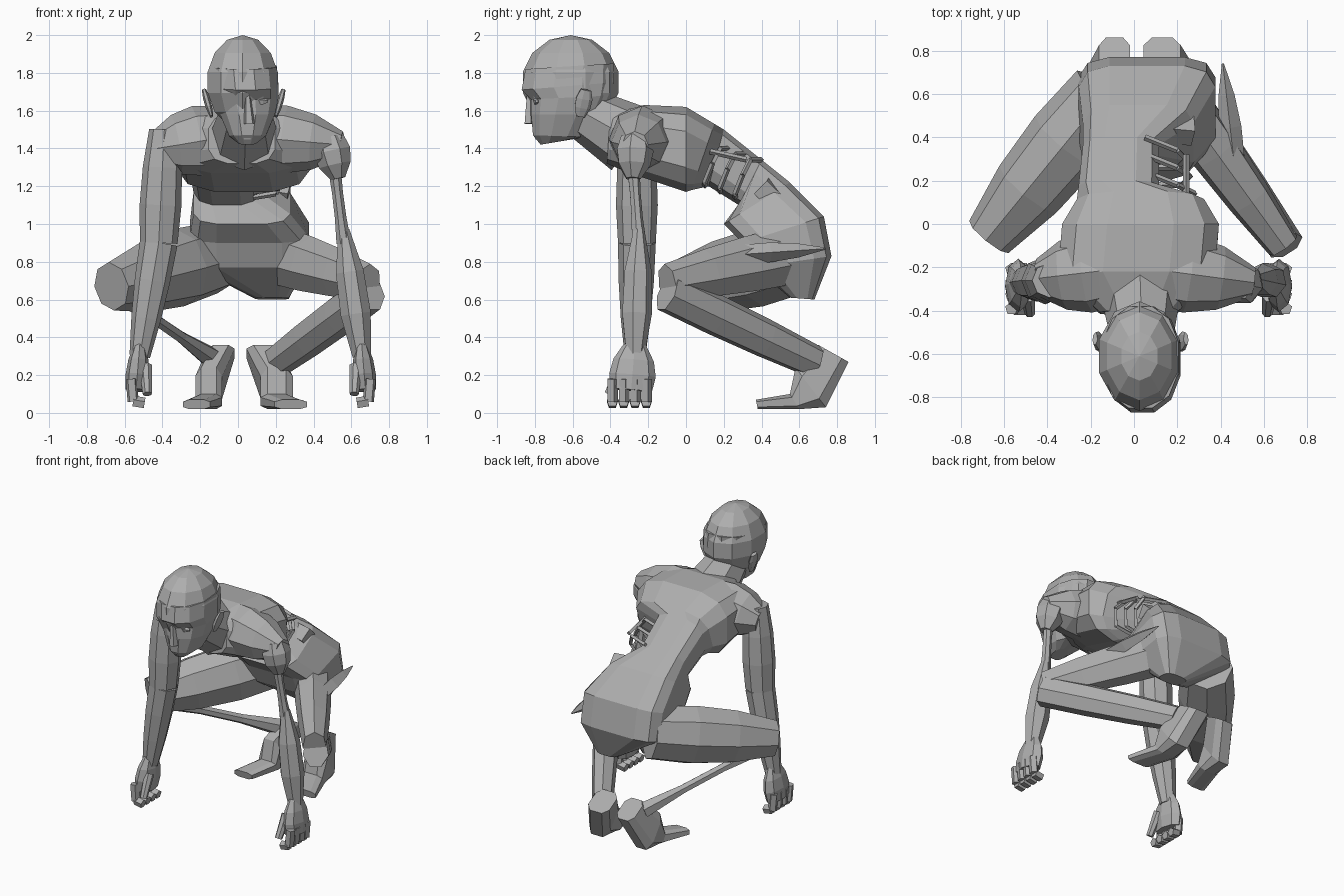
import bpy, bmesh, math
from mathutils import Vector

if "Cube" in bpy.data.objects:
    bpy.data.objects.remove(bpy.data.objects["Cube"])

grey = bpy.data.materials.new("stone grey")
grey.use_nodes = True
grey.diffuse_color = (.42, .42, .42, 1)
grey.node_tree.nodes["Principled BSDF"].inputs["Base Color"].default_value = grey.diffuse_color


def add_object(name, bm):
    """Turn a finished bmesh into a flat-shaded grey object."""
    bmesh.ops.recalc_face_normals(bm, faces=bm.faces)
    mesh = bpy.data.meshes.new(name)
    bm.to_mesh(mesh)
    bm.free()
    mesh.materials.append(grey)
    bpy.context.collection.objects.link(bpy.data.objects.new(name, mesh))


def skin(name, loops):
    """Bridge a list of equal point loops and cap both ends."""
    bm = bmesh.new()
    rows = [[bm.verts.new(point) for point in loop] for loop in loops]
    for low, high in zip(rows, rows[1:]):
        for i in range(len(low)):
            bm.faces.new((low[i - 1], low[i], high[i], high[i - 1]))
    bm.faces.new(rows[0])
    bm.faces.new(rows[-1])
    add_object(name, bm)


def rounded(value, power):
    return math.copysign(abs(value) ** power, value)


def ring(half_width, back, front, x=0, sides=12, power=.65):
    """Boxy cross-section spanning two points of the side profile."""
    back, front = Vector((x, *back)), Vector((x, *front))
    middle, reach = (back + front) / 2, (back - front) / 2
    edge = rounded(math.cos(math.pi / sides), power)
    loop = []
    for i in range(sides):
        angle = math.tau * (i + .5) / sides
        across = Vector((half_width * rounded(math.sin(angle), power), 0, 0))
        loop.append(middle + reach * rounded(math.cos(angle), power) / edge + across)
    return loop


def limb(name, start, end, radius, end_radius, bulge=0, sides=7, flat=1, steps=4):
    """Faceted tapering limb, thickened or pinched in the middle by bulge."""
    start, end = Vector(start), Vector(end)
    along = (end - start).normalized()
    upright = abs(along.z) > .7
    side = along.cross(Vector((0, 1, 0) if upright else (0, 0, 1))).normalized()
    up = side.cross(along)
    loops = []
    for step in range(steps):
        t = step / (steps - 1)
        size = radius + (end_radius - radius) * t + bulge * math.sin(math.pi * t)
        angles = [math.tau * i / sides for i in range(sides)]
        loops.append([start.lerp(end, t) + up * size * math.cos(a) + side * size * flat * math.sin(a)
                      for a in angles])
    skin(name, loops)


def chain(name, points, radius, sides=5):
    """Several short limbs of one radius through the points."""
    for number, (a, b) in enumerate(zip(points, points[1:]), start=1):
        limb(f"{name}_{number}", a, b, radius, radius, sides=sides, steps=2)


# Trunk from neck to seat, with the waist eaten away on the left
skin("torso", [
    ring(.18, back=(-.4, 1.58), front=(-.42, 1.32), x=.02),
    ring(.37, back=(-.22, 1.63), front=(-.3, 1.27), x=.01),
    ring(.37, back=(0, 1.62), front=(0, 1.17), x=.03),
    ring(.3, back=(.15, 1.53), front=(.03, 1.18), x=.03),
    ring(.19, back=(.2, 1.5), front=(.12, 1.2), x=-.07),
    ring(.18, back=(.4, 1.34), front=(.28, 1.1), x=-.06),
    ring(.26, back=(.55, 1.22), front=(.2, 1), x=.02, power=.5),
    ring(.32, back=(.73, 1.04), front=(.3, .9), x=.06, power=.45),
    ring(.32, back=(.77, .83), front=(.36, .77), x=.06, power=.45),
    ring(.09, back=(.68, .6), front=(.55, .61), x=.18),
])

# Bare ribs hooping out of the open side, tied by a strap
for k in range(3):
    y, z = .14 + .08 * k, 1.4 - .03 * k
    outer = .28 - .02 * k
    chain(f"rib_{k + 1}", [(.05, y + .1, z), (.2, y + .04, z), (outer, y, z - .08),
                           (outer - .04, y - .04, z - .18), (.08, y - .04, z - .2)], radius=.014, sides=4)
limb("rib_strap", (.24, .1, 1.39), (.24, .32, 1.34), .015, .015, sides=4, steps=2)
limb("spine_spur", (.05, .45, 1.2), (.27, .43, 1.16), .06, .07, sides=4, steps=2)

# Neck, skull and face
limb("neck", (.03, -.3, 1.45), (.04, -.6, 1.62), .19, .13, sides=8)
bm = bmesh.new()
bmesh.ops.create_uvsphere(bm, u_segments=10, v_segments=7, radius=.25)
bmesh.ops.scale(bm, vec=(.8, 1.04, 1), verts=bm.verts)
bmesh.ops.translate(bm, vec=(.025, -.61, 1.75), verts=bm.verts)
add_object("skull", bm)
skin("face", [
    ring(.05, back=(-.65, 1.44), front=(-.77, 1.42), x=.05, power=.9),
    ring(.1, back=(-.53, 1.46), front=(-.81, 1.47), x=.05, power=.9),
    ring(.15, back=(-.45, 1.58), front=(-.82, 1.58), x=.05, power=.9),
    ring(.18, back=(-.4, 1.68), front=(-.82, 1.66), x=.04, power=.9),
    ring(.18, back=(-.38, 1.75), front=(-.87, 1.71), x=.04, power=.9),
    ring(.18, back=(-.38, 1.85), front=(-.85, 1.82), x=.03, power=.9),
])
limb("nose", (.05, -.83, 1.69), (.06, -.83, 1.53), .015, .03, sides=5, steps=2)
for name, z in (("upper_lip", 1.5), ("lower_lip", 1.47)):
    limb(name, (0, -.78, z), (.1, -.78, z), .006, .006, bulge=.025, sides=5)
for side, s in (("left", 1), ("right", -1)):
    x = .045 + .075 * s
    limb(f"{side}_eyelid", (x - .04, -.79, 1.65), (x + .04, -.79, 1.65), .008, .008, bulge=.015, sides=5)
    x = .03 + .17 * s
    limb(f"{side}_ear", (x, -.56, 1.57), (x + .04 * s, -.53, 1.71), .025, .03, bulge=.02, flat=.4)

# Right arm whole, left arm worn down to the upper bone
wrists = {"right": Vector((-.52, -.27, .3)), "left": Vector((.655, -.27, .3))}
elbow = Vector((-.42, -.26, .9))
limb("right_shoulder", (-.1, -.21, 1.46), (-.44, -.25, 1.4), .17, .09, bulge=.05, sides=8)
limb("right_upper_arm", (-.39, -.26, 1.5), elbow, .08, .1, bulge=.02, sides=8)
limb("right_forearm", elbow, wrists["right"], .1, .055, bulge=.01, sides=8)
limb("left_shoulder", (.1, -.21, 1.46), (.55, -.27, 1.42), .17, .07, bulge=.05, sides=8)
limb("left_shoulder_stump", (.48, -.27, 1.46), (.53, -.28, 1.24), .08, .04, bulge=.04)
limb("left_upper_bone", (.51, -.28, 1.3), (.56, -.25, .9), .035, .04, bulge=-.008)
limb("left_forearm", (.56, -.25, .97), wrists["left"], .03, .05, bulge=.045)

# Fists resting on curled fingers
for side, s in (("left", 1), ("right", -1)):
    wrist = wrists[side]
    limb(f"{side}_palm", wrist + Vector((0, 0, .06)), wrist - Vector((-.02 * s, .02, .18)),
         .06, .11, bulge=.035, sides=8, flat=.5)
    for k in range(4):
        knuckle = wrist + Vector((.045 * s, .06 * k - .12, -.12))
        bend = knuckle - Vector((.01 * s, 0, .12))
        chain(f"{side}_finger_{k + 1}", [knuckle, bend, bend - Vector((.06 * s, 0, .01))], radius=.031)
    limb(f"{side}_thumb", wrist - Vector((.03 * s, .06, .05)), wrist - Vector((.04 * s, .14, .2)), .035, .025)

# Legs: right thigh full over a bare shin bone, left thigh lean over a full shin
limb("right_thigh", (-.13, .6, .82), (-.67, -.06, .67), .19, .13, bulge=.045, sides=8, flat=.9)
limb("right_shin_bone", (-.62, 0, .62), (-.14, .7, .29), .055, .06, bulge=-.03, sides=6)
limb("left_thigh", (.22, .55, .83), (.69, -.1, .69), .16, .1, bulge=.015, flat=.8)
limb("left_thigh_spike", (.41, .74, .87), (.46, .3, .84), .005, .05, bulge=.02, sides=4)
limb("left_shin", (.7, -.1, .64), (.2, .68, .27), .11, .09, bulge=.01, flat=.8)

# Feet standing on the toes with raised heels
for side, toe, heel, half in (("left", .28, .13, .09), ("right", -.22, -.09, .075)):
    middle = (toe + heel) / 2
    skin(f"{side}_foot", [
        ring(half, back=(.37, .07), front=(.38, .02), x=toe, sides=8),
        ring(half, back=(.55, .1), front=(.6, .02), x=middle, sides=8),
        ring(half, back=(.58, .24), front=(.74, .03), x=middle, sides=8),
        ring(half, back=(.7, .36), front=(.86, .27), x=heel, sides=8),
    ])
